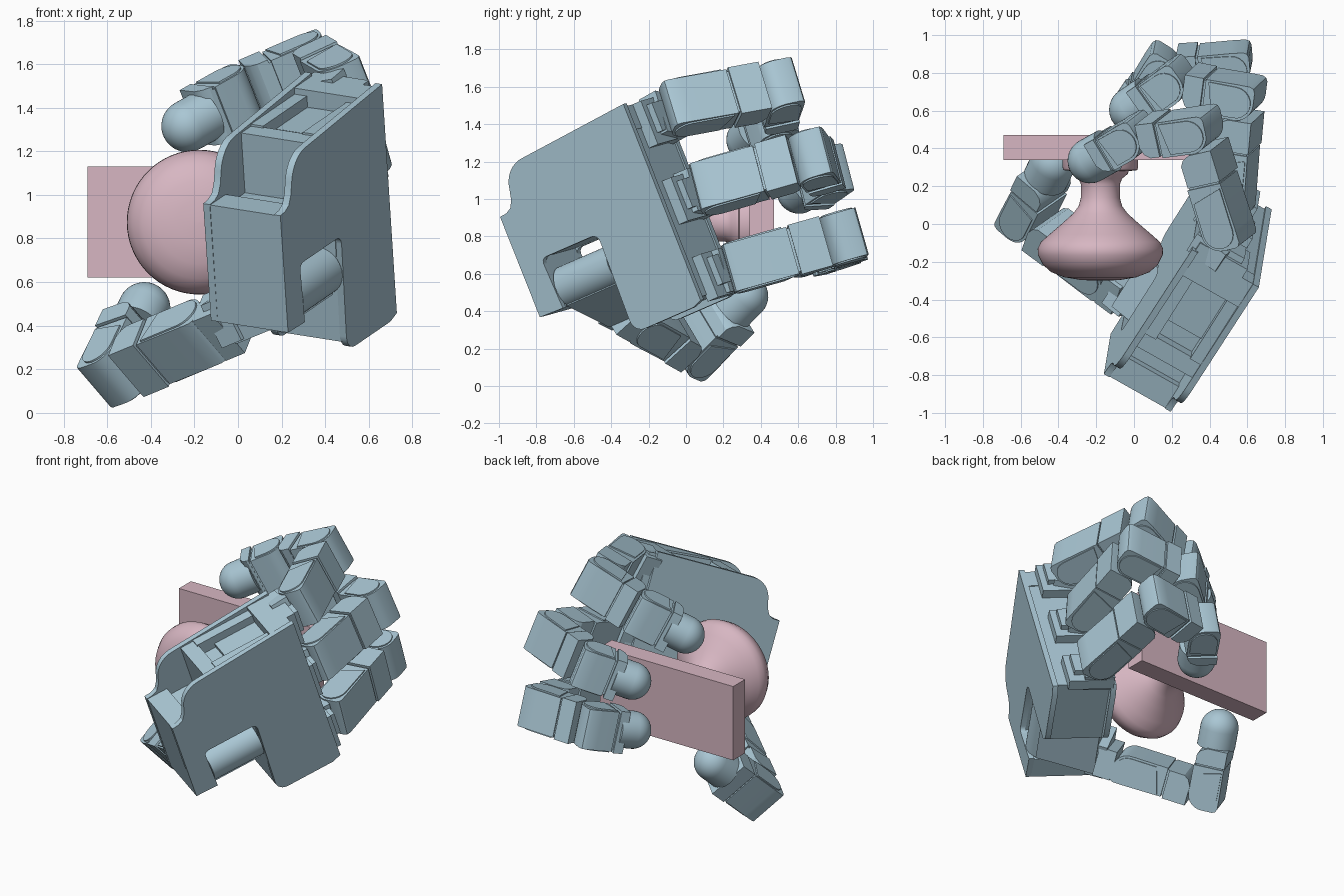
import bpy, bmesh
from math import sin, cos, radians, pi
from mathutils import Vector as V

if "Cube" in bpy.data.objects:
    bpy.data.objects.remove(bpy.data.objects["Cube"])

def material(name, col):
    m = bpy.data.materials.new(name)
    m.diffuse_color = (*col, 1)
    m.use_nodes = True
    m.node_tree.nodes["Principled BSDF"].inputs["Base Color"].default_value = m.diffuse_color
    return m

BLUE = material("steel_blue", (0.40, 0.57, 0.66))
PINK = material("dusty_pink", (0.68, 0.47, 0.54))

def finish(name, bm, mat):
    bmesh.ops.remove_doubles(bm, verts=bm.verts, dist=1e-5)
    bmesh.ops.recalc_face_normals(bm, faces=bm.faces)
    me = bpy.data.meshes.new(name)
    bm.to_mesh(me)
    bm.free()
    ob = bpy.data.objects.new(name, me)
    bpy.context.collection.objects.link(ob)
    me.materials.append(mat)
    bpy.ops.object.select_all(action='DESELECT')
    ob.select_set(True)
    bpy.context.view_layer.objects.active = ob
    bpy.ops.object.shade_smooth_by_angle(angle=radians(32))
    return ob

def prism(name, pts, t0, t1, o, P, Q, E, mat=BLUE):
    """Extrude a 2D outline (along P, Q) from t0 to t1 along E."""
    bm = bmesh.new()
    lo = [bm.verts.new(o + P * p + Q * q + E * t0) for p, q in pts]
    hi = [bm.verts.new(o + P * p + Q * q + E * t1) for p, q in pts]
    bm.faces.new(lo)
    bm.faces.new(hi)
    n = len(pts)
    for i in range(n):
        j = (i + 1) % n
        bm.faces.new((lo[i], lo[j], hi[j], hi[i]))
    return finish(name, bm, mat)

def lathe(name, prof, o, axis, mat=BLUE, seg=40):
    """Revolve (radius, height) points round an axis."""
    z = axis.normalized()
    x = z.orthogonal().normalized()
    y = z.cross(x)
    bm = bmesh.new()
    rings = [[bm.verts.new(o + z * h + (x * cos(2 * pi * i / seg) + y * sin(2 * pi * i / seg)) * max(r, 1e-4))
              for i in range(seg)] for r, h in prof]
    for a, b in zip(rings, rings[1:]):
        for i in range(seg):
            j = (i + 1) % seg
            bm.faces.new((a[i], a[j], b[j], b[i]))
    bm.faces.new(rings[0])
    bm.faces.new(rings[-1])
    for f in bm.faces:
        f.normal_update()
    bm2 = bm
    return finish_lathe(name, bm2, mat)

def finish_lathe(name, bm, mat):
    return finish(name, bm, mat)

def arc(cx, cy, r, a0, a1, n=8):
    return [(cx + r * cos(radians(a0 + (a1 - a0) * i / n)), cy + r * sin(radians(a0 + (a1 - a0) * i / n)))
            for i in range(n + 1)]

def rect(a0, a1, b0, b1):
    return [(a0, b0), (a1, b0), (a1, b1), (a0, b1)]

# ---- door plate and knob
prism("door_plate", rect(-0.69, 0.33, 0.62, 1.13), 0.34, 0.47, V(), V((1, 0, 0)), V((0, 0, 1)), V((0, 1, 0)), PINK)
lathe("door_knob", [(0, -.30), (.10, -.297), (.19, -.282), (.26, -.255), (.305, -.215), (.33, -.165), (.332, -.13),
                    (.315, -.095), (.27, -.055), (.20, .005), (.145, .055), (.115, .095), (.103, .14), (.103, .21),
                    (.115, .24), (.145, .265), (.15, .28), (.195, .285), (.20, .30), (.20, .345)],
      V((-.178, 0, .875)), V((0, 1, 0)), PINK, 64)

# ---- palm frame: F along fingers, A across palm, N out of the palm
N = V((-.863, .487, .136)).normalized()
A = V((-.061, -.365, .929))
A = (A - N * A.dot(N)).normalized()
F = N.cross(A)
O = V((.73, .085, .44))

def pbox(name, u0, u1, v0, v1, w0, w1):
    return prism(name, rect(u0, u1, v0, v1), w0, w1, O, F, A, N)

outline = ([(0, 0.02), (0, 1.15)] + arc(-.70, .95, .15, 95, 170, 8)
           + [(-.862, .92), (-.885, .88), (-.92, .862), (-.965, .858), (-.963, .28), (-.81, .275), (-.82, .53)]
           + arc(-.79, .535, .03, 180, 90, 3) + arc(-.485, .525, .04, 90, 0, 4) + arc(-.385, .07, .07, 180, 270, 6)
           + [(-.06, .0)])
prism("palm_back_plate", outline, 0, 0.035, O, F, A, N)
prism("palm_front_plate", outline, 0.375, 0.41, O, F, A, N)
pbox("wrist_wall", -.962, -.82, .279, .855, .03, .38)
pbox("palm_core", -.45, -.01, .04, 1.05, .03, .38)
pbox("palm_mid_floor", -.85, -.44, .57, .80, .03, .38)
pbox("palm_bridge", -.65, -.55, .75, 1.095, .03, .38)
pbox("palm_top_ledge", -.56, -.44, .75, 1.02, .03, .38)
pbox("palm_top_rim", -.16, -.005, 1.0, 1.135, .03, .38)
for i, w in enumerate((.03, .31)):
    pbox(f"palm_top_rail_{i}", -.56, -.1, 1.0, 1.105, w, w + .07)

# ---- finger parts
def link(name, o, D, X, W, L, end):
    """One phalanx: rounded start at the joint, split body running to 'end'."""
    start = [(-.099, .0), (-.099, -.07), (-.09, -.09), (-.07, -.099)] + arc(0, 0, .099, -90, 0, 8)
    cut = min(.26, end * .6)
    prism(name + "_motor_body", start + [(.099, cut), (-.094, cut)], -.13, .13, o, X, D, W)
    prism(name + "_core", rect(-.085, .088, cut - .01, cut + .02), -.12, .12, o, X, D, W)
    prism(name + "_frame", [(-.099, cut + .012), (.09, cut + .012), (.09, end - .05), (.07, end - .02),
                            (.03, end), (-.099, end)], -.1375, .1375, o, X, D, W)
    # cheek plates
    for s in (-1, 1):
        prism(name + f"_cheek_{s}", arc(0, 0, .085, 180, 360, 10) + [(.085, cut * .7), (-.085, cut * .9)],
              s * .125, s * .138, o, X, D, W)

def drum(name, o, W):
    lathe(name, [(.088, -.12), (.088, .12)], o, W, seg=32)

def fingertip(name, o, D, L):
    lathe(name, [(.12, L - .12), (.12, L)] + [(.12 * cos(radians(a)), L + .12 * sin(radians(a)))
                                             for a in range(10, 91, 10)], o, D, seg=40)

def finger(name, off, tilt, roll, angles):
    f = (F * cos(radians(tilt)) + A * sin(radians(tilt))).normalized()
    a = (A * cos(radians(tilt)) - F * sin(radians(tilt))).normalized()
    m = N * cos(radians(roll)) + a * sin(radians(roll))
    W = f.cross(m)
    o = O + N * .30 + A * (.575 + off)
    # knuckle block and stepped mount on the palm edge
    prism(name + "_knuckle", rect(-.095, .095, -.03, .085), -.12, .12, o, m, f, W)
    vc = .575 + off
    pbox(name + "_mount", -.02, .05, vc - .13, vc + .12, .1, .39)
    pbox(name + "_mount_step", -.02, .085, vc - .07, vc + .09, .14, .26)
    o = o + f * .166
    drum(name + "_knuckle_drum", o, W)
    for part, L, th in zip(("proximal", "middle", "distal"), (.545, .388, .27), angles):
        th = radians(th)
        D = f * cos(th) + m * sin(th)
        X = m * cos(th) - f * sin(th)
        last = part == "distal"
        link(f"{name}_{part}", o, D, X, W, L, L - .08 if last else L - .1)
        if last:
            fingertip(name + "_tip", o, D, L)
        o = o + D * L
        if not last:
            drum(f"{name}_{part}_drum", o, W)

finger("upper_finger", .44, 5, -17, (50, 135, 155))
finger("middle_finger", 0, 0, -13.5, (26, 114, 158))
finger("lower_finger", -.44, -5, -2.5, (33, 125, 178))

# ---- thumb
j14, knee, tip = V((-.18, -.24, .36)), V((-.565, .045, .2)), V((-.43, .32, .48))
T = (knee - j14).normalized()
S = (tip - knee).normalized()
W = T.cross(S).normalized()
X = W.cross(T)
j13 = j14 - T * .179
prism("thumb_knuckle", rect(-.095, .095, -.03, .085), -.13, .13, j13, X, T, W)
drum("thumb_knuckle_drum", j14, W)
link("thumb_proximal", j14, T, X, W, .5, (knee - j14).length - .1)
drum("thumb_knee_drum", knee, W)
link("thumb_distal", knee, S, W.cross(S), W, .42, (tip - knee).length - .11)
fingertip("thumb_tip", knee, S, (tip - knee).length)

# thumb base motor in the palm notch
j12 = O + N * .116 + A * .38 - F * .464
lathe("thumb_motor", [(.115, -.345), (.115, .01)], j12, F, seg=40)
Tb = (T - F * T.dot(F)).normalized()
Q = F.cross(Tb)
prism("thumb_base_bracket", rect(-.345, -.01, -.02, .36), -.12, .12, j12, F, Tb, Q)
prism("thumb_base_arm", rect(-.37, -.12, .3, .42), -.11, .11, j12, F, Tb, Q)
